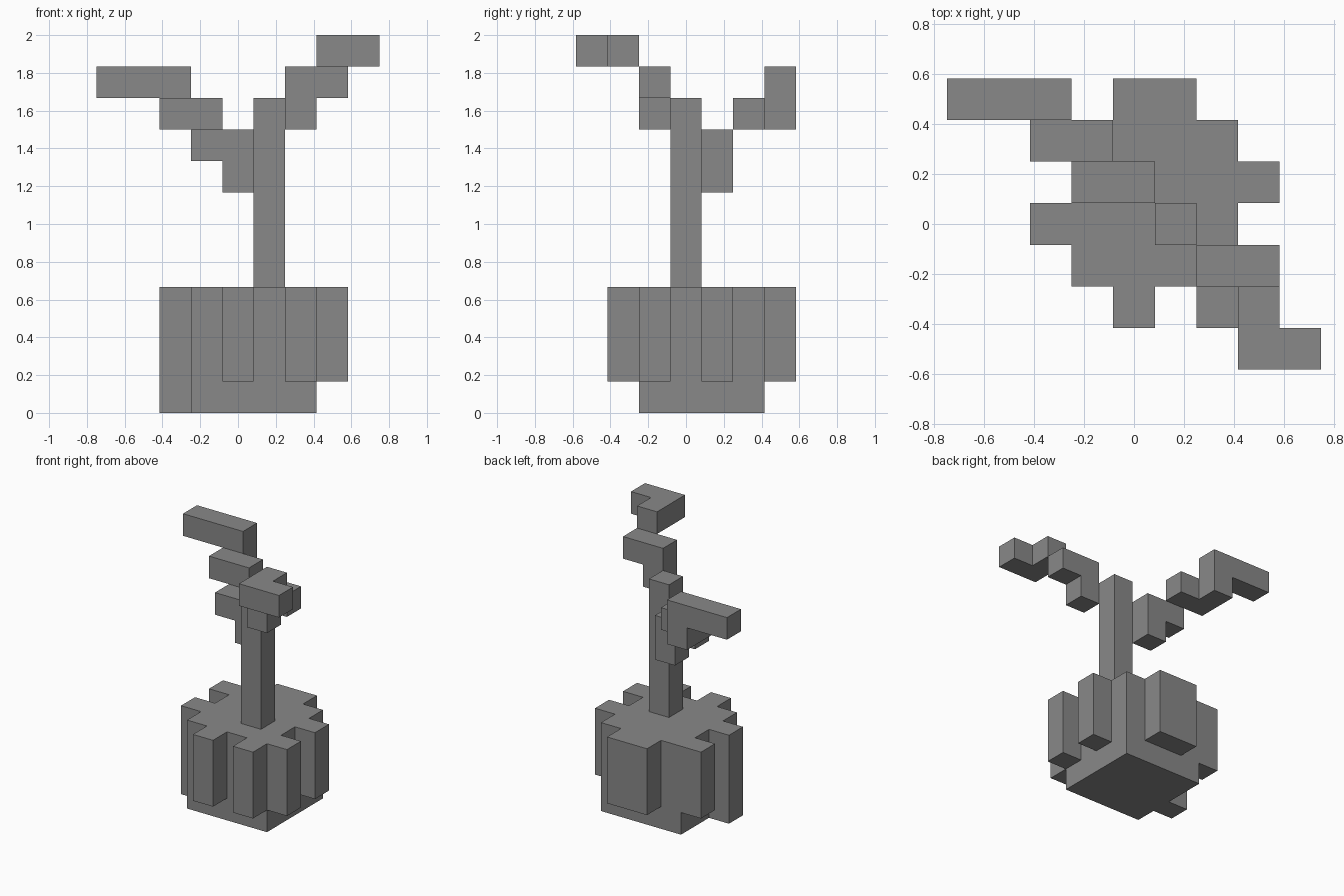
import bpy, bmesh
from mathutils import Vector
from itertools import product

cube = bpy.data.objects.get("Cube")
if cube:
    bpy.data.objects.remove(cube, do_unlink=True)

U = 1 / 6                              # edge of one block
ORIGIN = Vector((-4.5, -3.5, 0))       # grid corner, in blocks

grey = bpy.data.materials.new("plain grey")
grey.use_nodes = True
colour = (0.25, 0.25, 0.25, 1)
grey.diffuse_color = colour
grey.node_tree.nodes["Principled BSDF"].inputs["Base Color"].default_value = colour


def block_part(name, boxes):
    """Join boxes (corner, size in blocks) into one outer shell."""
    cells = set()
    for corner, size in boxes:
        cells.update(product(*(range(c, c + s) for c, s in zip(corner, size))))
    bm = bmesh.new()
    for cell in sorted(cells):
        centre = Vector(cell) + Vector((0.5, 0.5, 0.5))
        for axis, sign in product(range(3), (-1, 1)):
            step = Vector((0, 0, 0))
            step[axis] = sign
            if tuple(int(v) for v in Vector(cell) + step) in cells:
                continue
            a = Vector((0, 0, 0))
            a[(axis + 1) % 3] = 0.5
            b = step.cross(a)
            mid = centre + step / 2
            ring = (mid - a - b, mid + a - b, mid + a + b, mid - a + b)
            bm.faces.new([bm.verts.new((p + ORIGIN) * U) for p in ring])
    bmesh.ops.remove_doubles(bm, verts=bm.verts, dist=0.001)
    bmesh.ops.dissolve_limit(bm, angle_limit=0.01, verts=bm.verts, edges=bm.edges)
    mesh = bpy.data.meshes.new(name)
    bm.to_mesh(mesh)
    bm.free()
    mesh.materials.append(grey)
    obj = bpy.data.objects.new(name, mesh)
    bpy.context.collection.objects.link(obj)
    return obj


# Square base with hanging ribs round its sides; one rib reaches the ground
ribs = [((x, y, 1), (1, 1, 3)) for x, y in ((4, 1), (6, 1), (7, 2), (7, 4), (2, 5))]
block_part("ribbed_base", [
    ((3, 2, 0), (4, 4, 4)),
    ((2, 3, 0), (1, 1, 4)),
    ((4, 6, 1), (2, 1, 3)),
] + ribs)

# Upright trunk
block_part("trunk", [((5, 3, 4), (1, 1, 6))])

# Stepped branch rising to the front
block_part("front_branch", [
    ((6, 2, 9), (1, 1, 2)),
    ((7, 2, 10), (1, 1, 1)),
    ((7, 0, 11), (1, 2, 1)),
    ((8, 0, 11), (1, 1, 1)),
])

# Stepped branch rising to the back
block_part("back_branch", [
    ((4, 4, 7), (1, 1, 2)),
    ((3, 4, 8), (1, 1, 1)),
    ((2, 5, 9), (2, 1, 1)),
    ((2, 6, 9), (1, 1, 1)),
    ((0, 6, 10), (3, 1, 1)),
])
